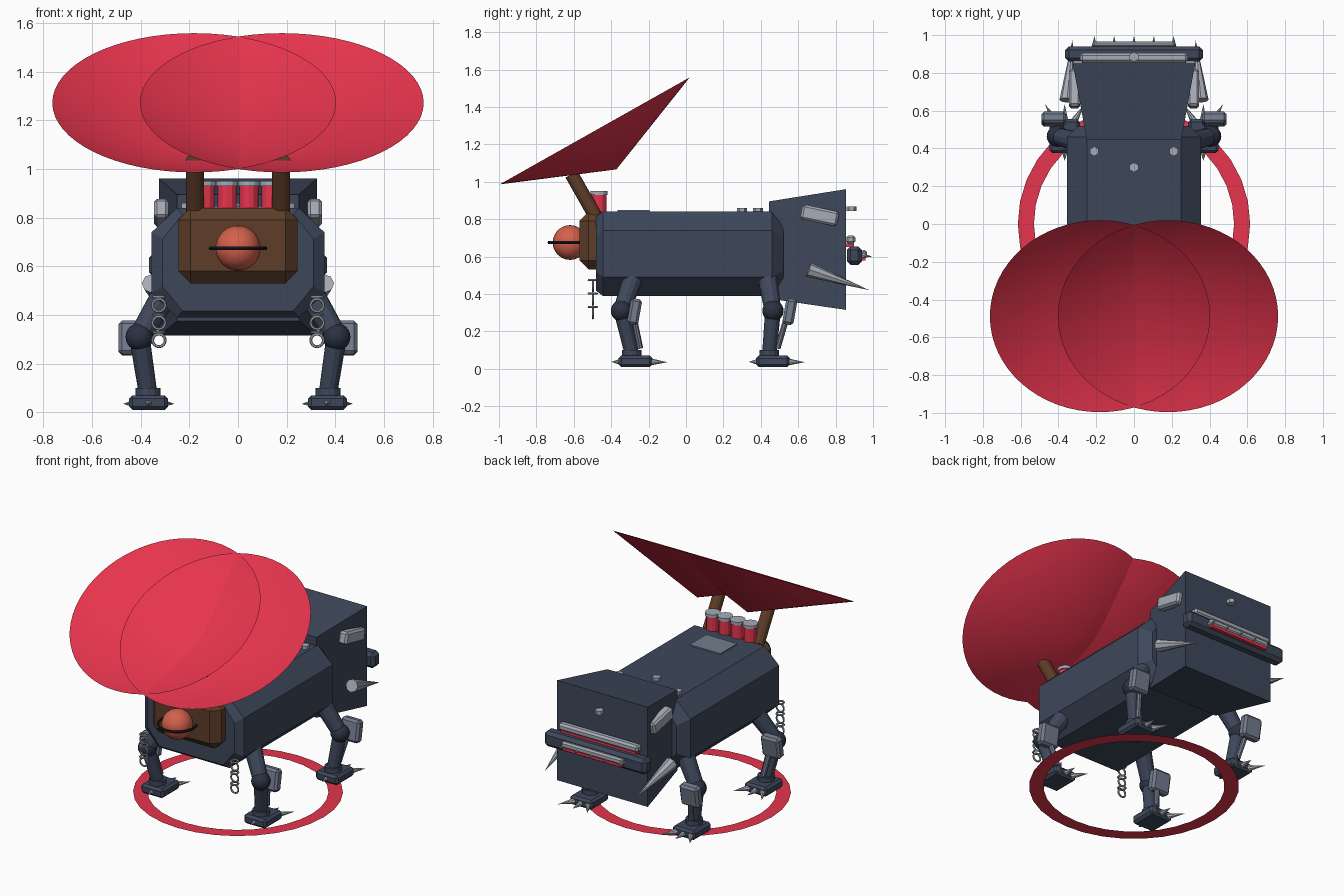
import bpy, bmesh, math
from mathutils import Vector, Matrix

if "Cube" in bpy.data.objects:
    bpy.data.objects.remove(bpy.data.objects["Cube"])


def mat(name, rgb):
    m = bpy.data.materials.new(name)
    m.diffuse_color = (*rgb, 1)
    m.use_nodes = True
    m.node_tree.nodes["Principled BSDF"].inputs["Base Color"].default_value = m.diffuse_color
    return m


NAVY = mat("navy", (.048, .064, .105))
DARK = mat("dark_navy", (.024, .031, .055))
RED = mat("red", (.80, .035, .075))
BROWN = mat("brown", (.115, .048, .022))
ORANGE = mat("orange", (.65, .12, .07))
STEEL = mat("steel", (.38, .41, .47))
PLATE = mat("plate", (.17, .20, .27))
BLACK = mat("black", (.012, .012, .016))


def finish(name, bm, m, smooth=False):
    me = bpy.data.meshes.new(name)
    bm.to_mesh(me)
    bm.free()
    me.materials.append(m)
    for p in me.polygons:
        p.use_smooth = smooth
    ob = bpy.data.objects.new(name, me)
    bpy.context.collection.objects.link(ob)
    return ob


def box(name, c, size, m, bevel=0, tilt=0):
    bm = bmesh.new()
    bmesh.ops.create_cube(bm, size=1, matrix=Matrix.Diagonal((*size, 1)))
    if bevel:
        bmesh.ops.bevel(bm, geom=bm.edges[:], offset=bevel, segments=1, affect='EDGES')
    bm.transform(Matrix.Translation(c) @ Matrix.Rotation(math.radians(tilt), 4, 'X'))
    return finish(name, bm, m)


def rod(name, a, b, r1, m, r2=None, n=12, caps=True, smooth=False):
    # cylinder or cone running from a to b
    a, b = Vector(a), Vector(b)
    d = b - a
    bm = bmesh.new()
    bmesh.ops.create_cone(bm, cap_ends=caps, segments=n, radius1=r1,
                          radius2=r1 if r2 is None else r2, depth=d.length)
    bm.transform(Matrix.Translation((a + b) / 2) @ d.to_track_quat('Z', 'Y').to_matrix().to_4x4())
    return finish(name, bm, m, smooth)


def ball(name, c, r, m):
    bm = bmesh.new()
    bmesh.ops.create_uvsphere(bm, u_segments=20, v_segments=12, radius=r, matrix=Matrix.Translation(c))
    return finish(name, bm, m, True)


def torus(name, c, R, r, m, rot=(0, 0, 0), n=16):
    bpy.ops.mesh.primitive_torus_add(location=c, rotation=rot, major_radius=R, minor_radius=r,
                                     major_segments=n, minor_segments=6)
    ob = bpy.context.object
    ob.name = name
    ob.data.materials.append(m)
    return ob


def loft(name, loops, m):
    # skin matching loops and cap both ends
    bm = bmesh.new()
    rows = [[bm.verts.new(p) for p in lp] for lp in loops]
    n = len(rows[0])
    for a, b in zip(rows, rows[1:]):
        for i in range(n):
            bm.faces.new((a[i], a[(i + 1) % n], b[(i + 1) % n], b[i]))
    bm.faces.new(rows[0])
    bm.faces.new(rows[-1])
    bmesh.ops.recalc_face_normals(bm, faces=bm.faces)
    return finish(name, bm, m)


# octagonal body with chamfered ends
def octagon(y, inset):
    w, t, z0, z1, c = .355 - inset, .25 - inset * .5, .39 + inset * .6, .84 - inset * .6, .10
    return [(t, y, z0), (w, y, z0 + c), (w, y, z1 - c), (t, y, z1),
            (-t, y, z1), (-w, y, z1 - c), (-w, y, z0 + c), (-t, y, z0)]


loft("body", [octagon(-.48, .045), octagon(-.445, 0), octagon(.46, 0), octagon(.52, .06)], NAVY)

# flared block at the back
def rect(y, w, z0, z1):
    return [(-w, y, z0), (w, y, z0), (w, y, z1), (-w, y, z1)]


loft("rear_block", [rect(.445, .25, .375, .895), rect(.855, .325, .315, .96)], NAVY)

# front housing with eye ball and ring
box("front_housing", (0, -.49, .685), (.49, .16, .31), BROWN, .05)
ball("eye", (0, -.62, .675), .093, ORANGE)
torus("eye_ring", (0, -.62, .675), .113, .008, BLACK, n=32)

# twin dishes on posts, open cones that overlap
for s in (-1, 1):
    rod("dish_post", (s * .177, -.47, .79), (s * .177, -.612, 1.04), .037, BROWN, n=12)
    rod("dish", (s * .18, -.372, 1.066), (s * .18, -.488, 1.272), 0, RED, .583, 64, False, True)

# row of canisters
for i in range(4):
    x = -.135 + .09 * i
    rod("canister", (x, -.465, .80), (x, -.465, .93), .039, RED)
    rod("canister_cap", (x, -.465, .93), (x, -.465, .95), .046, STEEL)

# top plate and bolts
box("top_plate", (0, -.28, .842), (.22, .17, .012), PLATE)
for x, y, z in ((-.21, .385, .835), (.21, .385, .835), (0, .30, .835), (0, .885, .843)):
    rod("bolt", (x, y, z), (x, y, z + .025), .026, STEEL, n=6)

# rear jaw bars, red slits and teeth
box("jaw_bar", (0, .90, .605), (.73, .08, .10), NAVY, .02)
box("upper_jaw_strip", (0, .88, .69), (.57, .05, .045), STEEL, .012)
box("upper_jaw_slit", (0, .875, .66), (.54, .045, .02), RED)
box("lower_jaw_strip", (0, .952, .615), (.44, .03, .04), STEEL, .01)
box("lower_jaw_slit", (0, .945, .588), (.42, .03, .018), RED)
for i in range(5):
    x = -.21 + .105 * i
    rod("tooth", (x, .94, .605), (x, .995, .60), .014, STEEL, 0, 8)

for s in (-1, 1):
    # side horns and side blocks on the rear block
    rod("side_horn", (s * .355, .655, .53), (s * .325, .98, .42), .04, STEEL, 0, 8)
    box("side_block", (s * .315, .715, .82), (.06, .20, .08), STEEL, .012, -12)
    # hanging chains at the front corners
    for i in range(3):
        z = .44 - .072 * i
        torus("chain_link", (s * .325, -.498, z), .026, .006, STEEL, (math.pi / 2, 0, 0))
        torus("chain_link", (s * .325, -.498, z + .034), .022, .006, STEEL)
    # four legs: hip y, knee y, foot y, guard y
    for tag, hy, ky, fy, gy in (("front", -.27, -.345, -.27, -.275), ("back", .43, .465, .465, .555)):
        knee = (s * .405, ky, .31)
        ankle = (s * .37, fy - .02, .08)
        rod(tag + "_thigh", (s * .28, hy, .52), knee, .056, NAVY, .045)
        ball(tag + "_knee", knee, .057, DARK)
        rod(tag + "_shin", knee, ankle, .042, NAVY, .038)
        rod(tag + "_ankle", (s * .37, fy - .02, .06), (s * .37, fy - .02, .10), .052, NAVY)
        box(tag + "_knee_guard", (s * .425, gy, .305), (.13, .06, .14), PLATE, .014, -10)
        rod(tag + "_piston", (s * .41, (gy + ky) / 2 + .03, .28),
            (s * .38, fy + .025, .11), .016, PLATE, n=8)
        box(tag + "_foot", (s * .367, fy, .04), (.16, .18, .06), NAVY, .014)
        for k in (-1, 0, 1):
            rod(tag + "_claw", (s * .367 + k * .05, fy + .08, .037),
                (s * .367 + k * .105, fy + .17, .035), .019, STEEL, 0, 8)
        rod(tag + "_heel_spike", (s * .367, fy - .08, .037), (s * .367, fy - .13, .037), .016, STEEL, 0, 8)

# flat ring on the ground
bm = bmesh.new()
N = 32
rings = [[bm.verts.new((r * math.cos(2 * math.pi * i / N), r * math.sin(2 * math.pi * i / N), 0))
          for i in range(N)] for r in (.615, .53)]
for i in range(N):
    j = (i + 1) % N
    bm.faces.new((rings[0][i], rings[0][j], rings[1][j], rings[1][i]))
finish("ground_ring", bm, RED)
